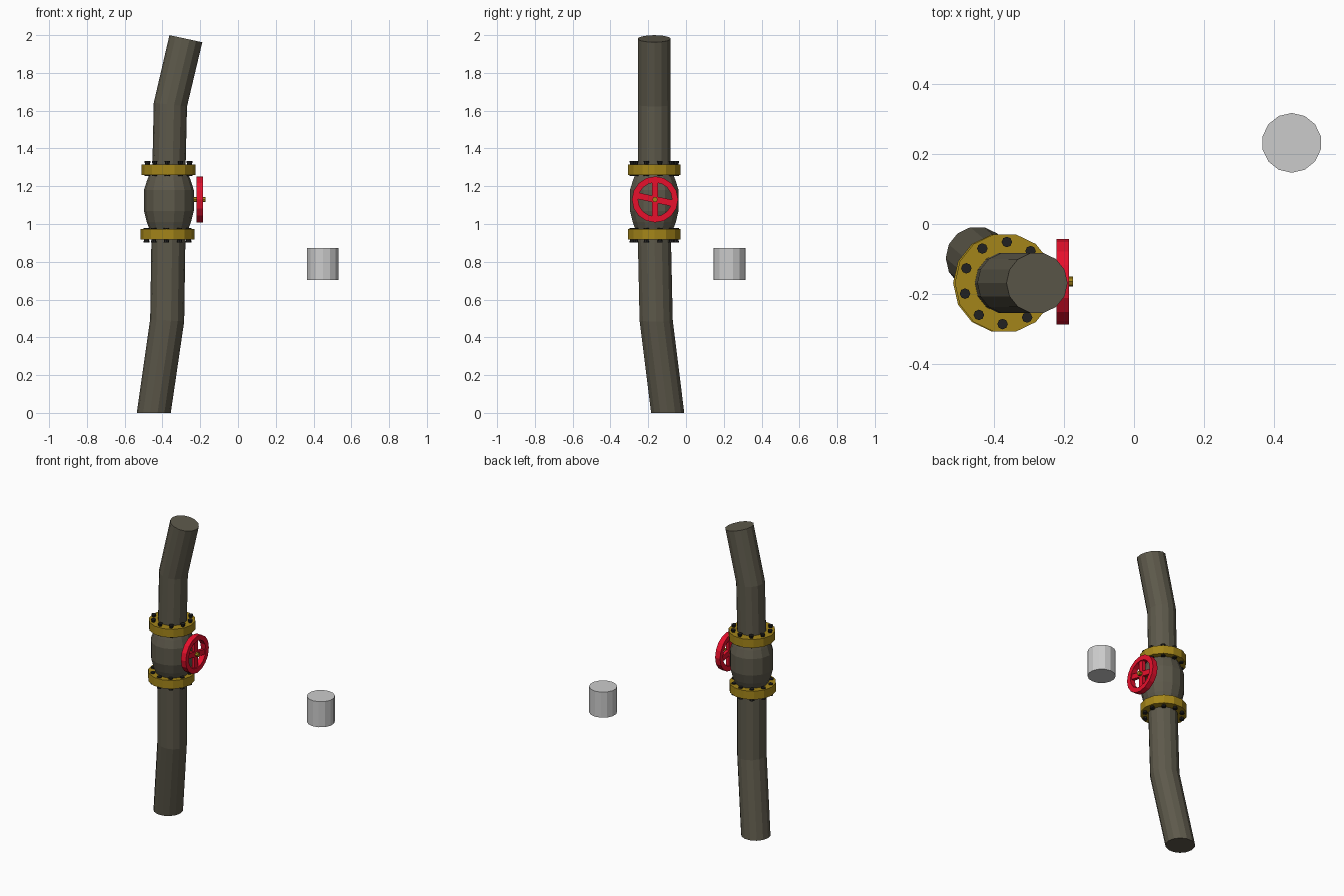
import bpy, bmesh, math
from mathutils import Matrix, Vector

if "Cube" in bpy.data.objects:
    bpy.data.objects.remove(bpy.data.objects["Cube"])

SIDES = 14


def material(name, rgb):
    m = bpy.data.materials.new(name)
    m.diffuse_color = (*rgb, 1)
    m.use_nodes = True
    m.node_tree.nodes["Principled BSDF"].inputs["Base Color"].default_value = m.diffuse_color
    return m


IRON = material("dark_iron", (0.11, 0.1, 0.07))
BRASS = material("brass", (0.37, 0.235, 0.01))
RED = material("red_paint", (0.8, 0.005, 0.025))
BLACK = material("black_steel", (0.015, 0.015, 0.015))


def finish(bm, name, mat=None):
    bmesh.ops.recalc_face_normals(bm, faces=bm.faces[:])
    me = bpy.data.meshes.new(name)
    bm.to_mesh(me)
    bm.free()
    ob = bpy.data.objects.new(name, me)
    bpy.context.collection.objects.link(ob)
    if mat:
        me.materials.append(mat)
    return ob


def loft(name, rings, mat):
    """Capped tube; each ring is (x, y, z, radius, slope of the ring along x)."""
    bm = bmesh.new()
    loops = []
    for x, y, z, r, slope in rings:
        loop = []
        for i in range(SIDES):
            a = math.tau * i / SIDES
            dx = r * math.cos(a)
            loop.append(bm.verts.new((x + dx, y + r * math.sin(a), z - slope * dx)))
        loops.append(loop)
    for lo, hi in zip(loops, loops[1:]):
        for i in range(SIDES):
            j = (i + 1) % SIDES
            bm.faces.new((lo[i], lo[j], hi[j], hi[i]))
    bm.faces.new(loops[0][::-1])
    bm.faces.new(loops[-1])
    return finish(bm, name, mat)


def cone(bm, pos, r1, r2, depth, sides, rot=Matrix()):
    bmesh.ops.create_cone(bm, cap_ends=True, segments=sides, radius1=r1, radius2=r2,
                          depth=depth, matrix=Matrix.Translation(pos) @ rot)


# Bent pipes below and above the valve
loft("lower_pipe", [(-0.446, -0.097, 0, 0.09, 0), (-0.375, -0.158, 0.49, 0.09, 0.07),
                    (-0.368, -0.168, 0.95, 0.09, 0)], IRON)
loft("upper_pipe", [(-0.366, -0.168, 1.28, 0.088, 0), (-0.358, -0.168, 1.632, 0.088, 0.11),
                    (-0.276, -0.168, 1.981, 0.087, 0.215)], IRON)

# Bulging valve body
body = [(0.965, 0.1), (1.01, 0.117), (1.07, 0.132), (1.18, 0.132), (1.23, 0.116), (1.27, 0.1)]
loft("valve_body", [(-0.366, -0.168, z, r, 0) for z, r in body], IRON)

# Flanges with through bolts, heads flared outwards
for name, x, z0, z1 in (("lower", -0.373, 0.917, 0.973), ("upper", -0.368, 1.26, 1.316)):
    loft(name + "_flange", [(x, -0.168, z, 0.142, 0) for z in (z0, z1)], BRASS)
    bm = bmesh.new()
    up = name == "upper"
    for i in range(10):
        a = math.radians(87 + 36 * i)
        bx, by = x + 0.117 * math.cos(a), -0.168 + 0.117 * math.sin(a)
        out_z, in_z = (z1 + 0.007, z0 - 0.002) if up else (z0 - 0.005, z1 + 0.002)
        r1, r2 = (0.010, 0.015) if up else (0.015, 0.010)
        cone(bm, (bx, by, out_z), r1, r2, 0.022, 8)
        cone(bm, (bx, by, in_z), 0.014, 0.014, 0.01, 8)
    finish(bm, name + "_bolts", BLACK)

# Handwheel: square-section rim and two crossing spokes
C = Vector((-0.203, -0.164, 1.13))
bm = bmesh.new()
N = 16
section = [(-0.018, 0.122), (0.018, 0.122), (0.018, 0.09), (-0.018, 0.09)]
rim = [[bm.verts.new(C + Vector((dx, r * math.cos(math.tau * i / N), r * math.sin(math.tau * i / N))))
        for dx, r in section] for i in range(N)]
for i in range(N):
    a, b = rim[i], rim[(i + 1) % N]
    for k in range(4):
        m = (k + 1) % 4
        bm.faces.new((a[k], a[m], b[m], b[k]))
for angle in (0, 102):
    bmesh.ops.create_cube(bm, size=1, matrix=Matrix.Translation(C)
                          @ Matrix.Rotation(math.radians(-angle), 4, 'X')
                          @ Matrix.Diagonal((0.022, 0.034, 0.2, 1)))
finish(bm, "handwheel", RED)

# Valve stem through the wheel
bm = bmesh.new()
cone(bm, (-0.223, C.y, C.z), 0.014, 0.014, 0.1, 8, Matrix.Rotation(math.pi / 2, 4, 'Y'))
finish(bm, "valve_stem", BRASS)

# Separate plain cylinder
bm = bmesh.new()
cone(bm, (0.449, 0.231, 0.788), 0.085, 0.085, 0.17, SIDES)
finish(bm, "loose_cylinder")
